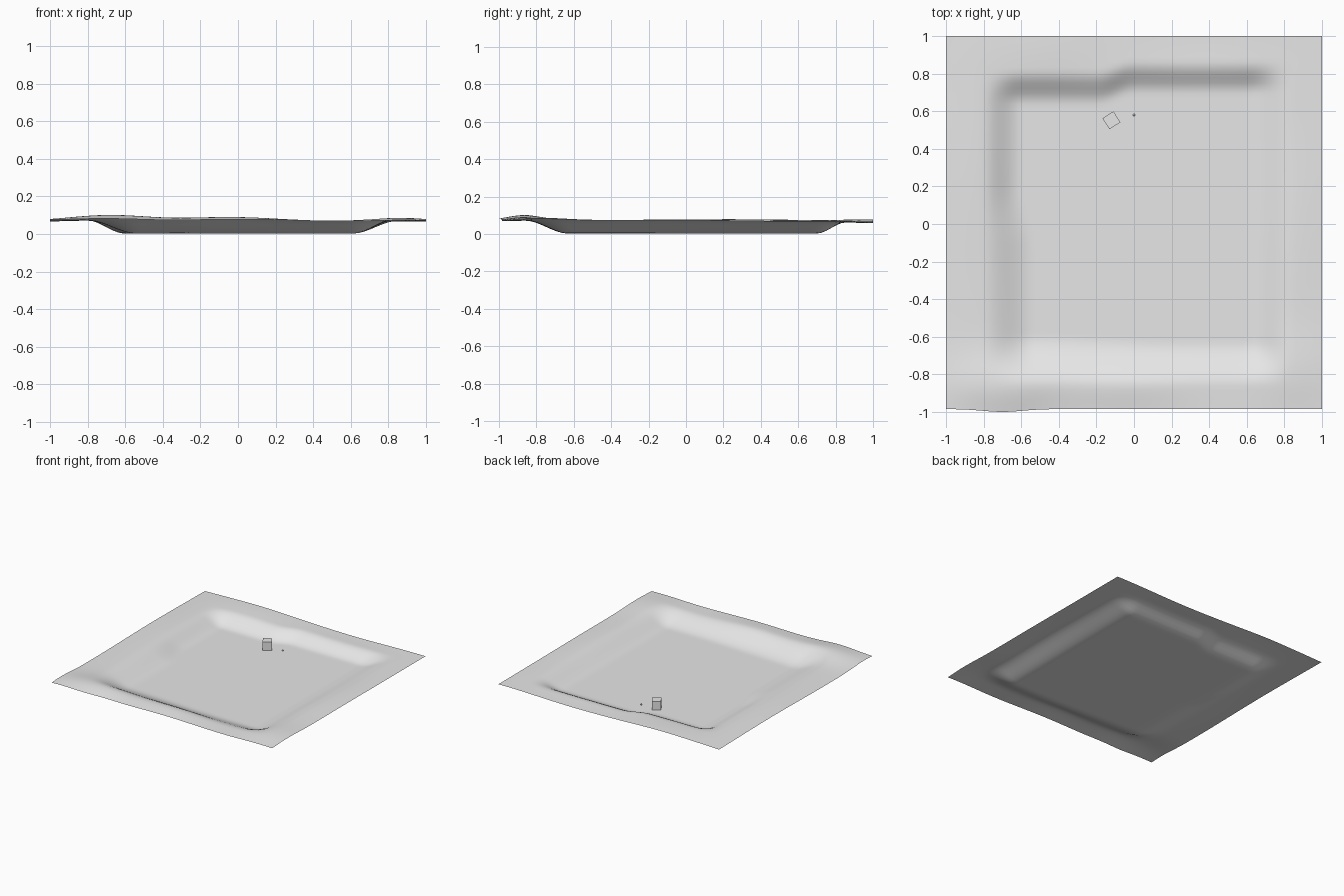
import bpy, bmesh, math

if "Cube" in bpy.data.objects:
    bpy.data.objects.remove(bpy.data.objects["Cube"])

# One flat grey for everything
grey = bpy.data.materials.new("light_grey")
grey.diffuse_color = (0.8, 0.8, 0.8, 1)
grey.use_nodes = True
grey.node_tree.nodes["Principled BSDF"].inputs["Base Color"].default_value = grey.diffuse_color


def step(a, b, v):
    t = max(0.0, min(1.0, (v - a) / (b - a)))
    return t * t * (3 - 2 * t)


def bump(x, y, cx, cy, sx, sy):
    return math.exp(-((x - cx) / sx) ** 2 - ((y - cy) / sy) ** 2)


def height(x, y):
    # Basin walls: the back wall jogs outward, the left wall has a softer toe in front
    jog = step(-0.2, 0.0, x)
    back = step(0.64 + 0.06 * jog, 0.81 + 0.05 * jog, y)
    left = step(0.60 - 0.06 * step(0.2, -0.1, y), 0.80, -x)
    right = step(0.61, 0.84, x)
    front = step(0.59 + 0.04 * step(-0.7, 0.4, x), 0.86, -y)
    wall = 1 - (1 - back) * (1 - left) * (1 - right) * (1 - front)
    # Uneven rim
    rim = 0.068
    rim += 0.033 * bump(x, y, -0.68, -0.86, 0.30, 0.16)
    rim += 0.021 * bump(x, y, -0.05, -0.86, 0.35, 0.14)
    rim += 0.018 * bump(x, y, 0.85, -0.80, 0.22, 0.22)
    rim += 0.010 * bump(x, y, -0.85, 0.2, 0.15, 0.6)
    rim += 0.008 * bump(x, y, 0.88, 0.1, 0.12, 0.5)
    rim += 0.008 * bump(x, y, -0.5, 0.92, 0.3, 0.2)
    rim -= 0.010 * bump(x, y, 0.45, 1.0, 0.4, 0.2)
    rim += 0.004 * math.sin(5 * x + 1) * math.sin(4 * y)
    return 0.002 + (rim - 0.002) * wall


def add(name, bm):
    mesh = bpy.data.meshes.new(name)
    bm.to_mesh(mesh)
    bm.free()
    mesh.materials.append(grey)
    ob = bpy.data.objects.new(name, mesh)
    bpy.context.collection.objects.link(ob)
    return ob


# Ground sheet with sunken basin
bm = bmesh.new()
bmesh.ops.create_grid(bm, x_segments=72, y_segments=72, size=1.0)
for v in bm.verts:
    x, y = v.co.x, v.co.y
    v.co.z = height(x, y)
    # front edge sits slightly inward except for a bulge on the left
    v.co.y += step(0.8, 1.0, -y) * 0.015 * (1 - bump(x, 0, -0.7, 0, 0.15, 1))
ground = add("ground_sheet", bm)
ground.data.shade_smooth()

# Small crate standing in the basin
bm = bmesh.new()
bmesh.ops.create_cube(bm, size=0.069)
crate = add("crate", bm)
crate.location = (-0.12, 0.552, 0.0365)
crate.rotation_euler.z = math.radians(32.5)

# Tiny pebble beside the crate
bm = bmesh.new()
bmesh.ops.create_icosphere(bm, subdivisions=2, radius=0.006)
pebble = add("pebble", bm)
pebble.location = (0.0, 0.58, 0.008)
pebble.data.shade_smooth()
